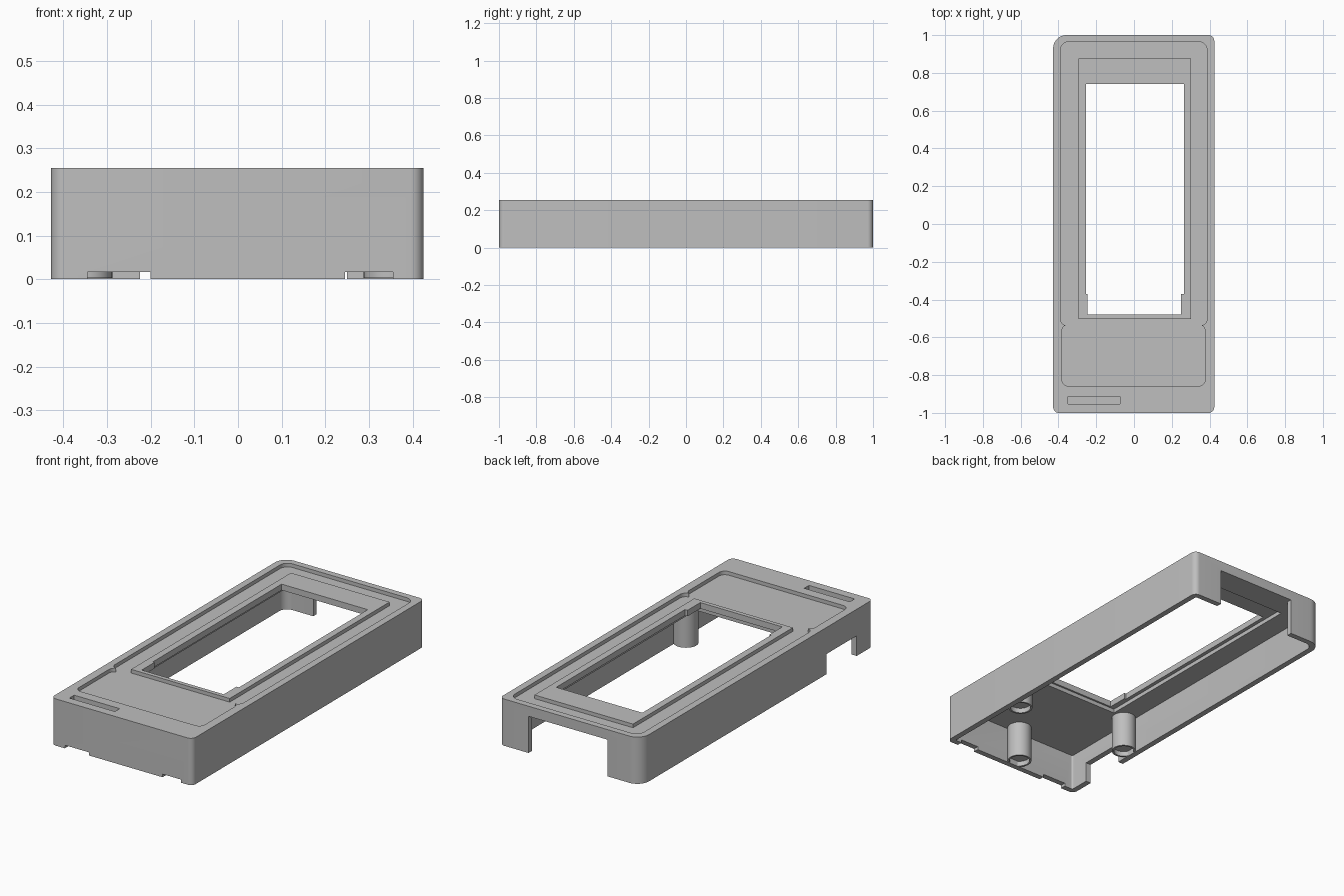
import bpy, bmesh, math

cube = bpy.data.objects.get("Cube")
if cube:
    bpy.data.objects.remove(cube, do_unlink=True)

grey = bpy.data.materials.new("plain_grey")
grey.use_nodes = True
grey.diffuse_color = (0.52, 0.52, 0.52, 1)
grey.node_tree.nodes["Principled BSDF"].inputs["Base Color"].default_value = (0.52, 0.52, 0.52, 1)


def prism(name, x0, x1, y0, y1, z0, z1, radii=(0, 0, 0, 0)):
    """Upright block; corner radii run front-left, back-left, back-right, front-right."""
    corners = [(x1, y0, -1, 1), (x1, y1, -1, -1), (x0, y1, 1, -1), (x0, y0, 1, 1)]
    bm = bmesh.new()
    ring = []
    for i, ((x, y, sx, sy), r) in enumerate(zip(corners, radii)):
        steps = 10 if r else 0
        for k in range(steps + 1):
            a = math.radians(-90 + 90 * i) + (math.pi / 2 * k / steps if steps else 0)
            ring.append(bm.verts.new((x + sx * r + r * math.cos(a),
                                      y + sy * r + r * math.sin(a), z0)))
    return finish(name, bm, bm.faces.new(ring), z1 - z0)


def cylinder(name, x, y, r, z0, z1):
    bm = bmesh.new()
    ring = [bm.verts.new((x + r * math.cos(a), y + r * math.sin(a), z0))
            for a in (math.tau * k / 40 for k in range(40))]
    return finish(name, bm, bm.faces.new(ring), z1 - z0)


def finish(name, bm, face, height):
    """Extrude the outline upward and make an object of it."""
    top = bmesh.ops.extrude_face_region(bm, geom=[face])["geom"]
    bmesh.ops.translate(bm, vec=(0, 0, height),
                        verts=[v for v in top if isinstance(v, bmesh.types.BMVert)])
    bmesh.ops.recalc_face_normals(bm, faces=bm.faces)
    mesh = bpy.data.meshes.new(name)
    bm.to_mesh(mesh)
    bm.free()
    mesh.materials.append(grey)
    obj = bpy.data.objects.new(name, mesh)
    bpy.context.collection.objects.link(obj)
    return obj


def cut(target, cutter):
    """Subtract the cutter from the target, then discard the cutter."""
    cutter.hide_render = True
    mod = target.modifiers.new("cut", 'BOOLEAN')
    mod.operation = 'DIFFERENCE'
    mod.solver = 'EXACT'
    mod.object = cutter
    bpy.context.view_layer.objects.active = target
    bpy.ops.object.modifier_apply(modifier=mod.name)
    bpy.data.objects.remove(cutter, do_unlink=True)


def cut_window(target):
    cut(target, prism("window", -0.255, 0.265, -0.37, 0.74, 0.1, 0.4))
    cut(target, prism("window_foot", -0.245, 0.25, -0.48, -0.3, 0.1, 0.4))


HEIGHT, FLOOR, CEILING = 0.255, 0.235, 0.2

# Outer shell, hollow from below
case = prism("case", -0.428, 0.425, -1, 1, 0, HEIGHT, (0.03, 0.03, 0.07, 0.03))
cut(case, prism("cavity", -0.397, 0.394, -0.97, 0.97, -0.1, CEILING, (0.01, 0.01, 0.045, 0.01)))

# Sunken top panels, pinched where they meet
cut(case, prism("upper_panel", -0.39, 0.387, -0.537, 0.965, FLOOR, 0.4, (0.035, 0.045, 0.045, 0.035)))
cut(case, prism("lower_panel", -0.382, 0.377, -0.858, -0.533, FLOOR, 0.4, (0.035,) * 4))
cut(case, prism("label_slot", -0.35, -0.075, -0.953, -0.912, 0.225, 0.4))

# Display pocket underneath, and the window
cut(case, prism("display_pocket", -0.275, 0.283, -0.49, 0.86, 0.1, 0.222))
cut_window(case)

# Openings in the back, right side and front walls
cut(case, prism("back_opening", -0.225, 0.25, 0.9, 1.1, -0.1, CEILING))
cut(case, prism("side_opening", -0.5, -0.35, -0.86, -0.6, -0.1, 0.11))
for x0, x1 in ((-0.345, -0.2), (0.245, 0.355)):
    cut(case, prism("front_notch", x0, x1, -1.1, -0.95, -0.1, 0.017))

# Raised frame around the window
frame = prism("screen_frame", -0.293, 0.302, -0.503, 0.875, 0.23, HEIGHT)
cut_window(frame)

# Screw posts with shallow cups at the bottom
parts = [case, frame]
for name, x, y in (("left_post", 0.35, -0.5), ("right_post", -0.35, -0.5), ("front_post", 0, -0.925)):
    post = cylinder(name, x, y, 0.062, 0.003, CEILING + 0.01)
    cut(post, cylinder("cup", x, y, 0.052, -0.1, 0.03))
    parts.append(post)

# Smooth the rounded corners, keep edges crisp
bpy.ops.object.select_all(action='DESELECT')
for part in parts:
    part.select_set(True)
bpy.context.view_layer.objects.active = case
bpy.ops.object.shade_smooth_by_angle(angle=math.radians(30))
